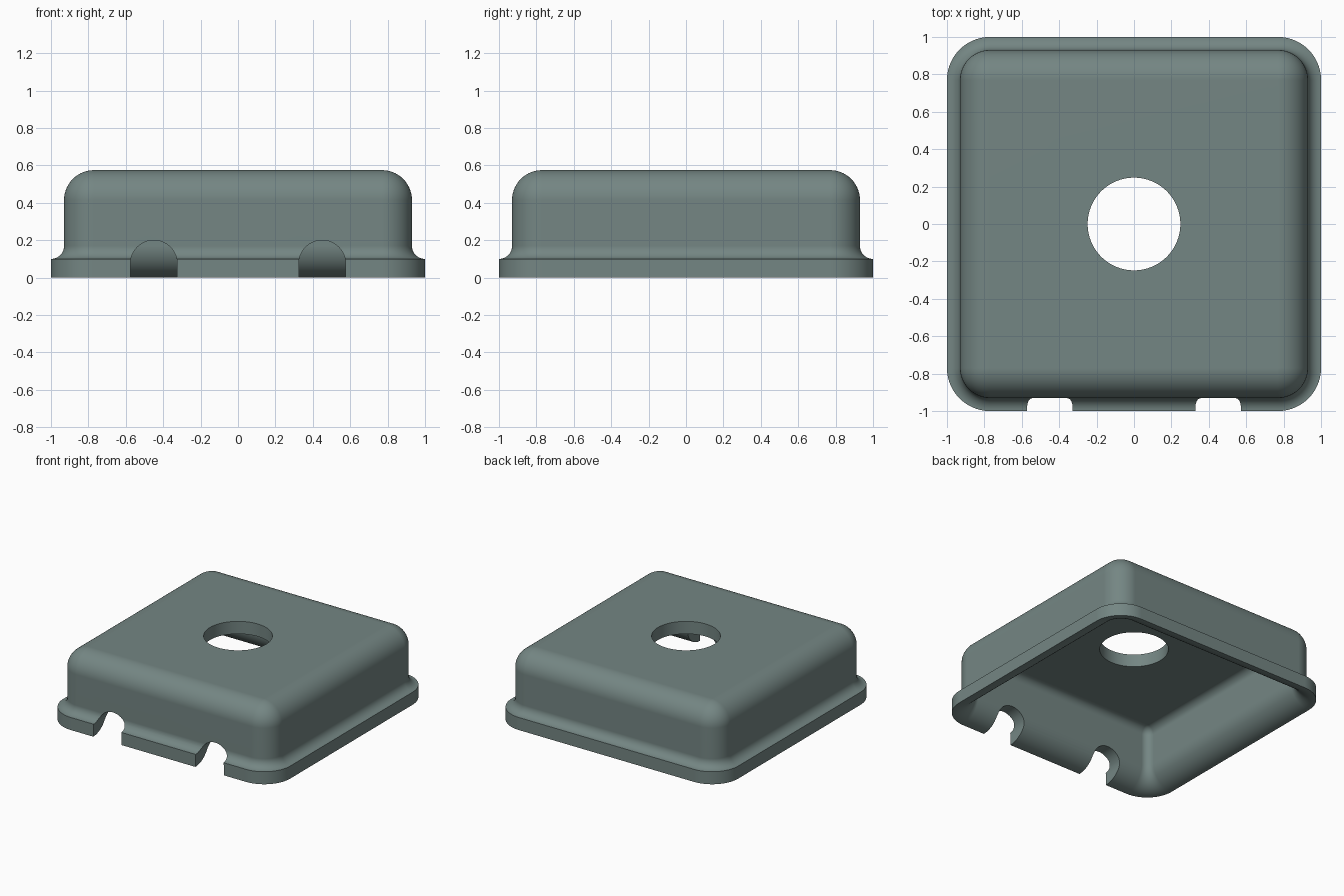
import bpy
import bmesh
import math

cube = bpy.data.objects.get("Cube")
if cube:
    bpy.data.objects.remove(cube, do_unlink=True)

# Sheet dimensions
CORE = 0.77        # corner arc centres, also the half width of the flat top
BODY = 0.93        # half width of the body
THICK = 0.10       # sheet thickness
TOP = 0.575        # overall height
FLARE = 0.07       # radius of the flare into the flange
ROUND = BODY - CORE

mat = bpy.data.materials.new("grey green")
mat.use_nodes = True
colour = (0.175, 0.238, 0.228, 1)
mat.diffuse_color = colour
bsdf = next(n for n in mat.node_tree.nodes if n.type == "BSDF_PRINCIPLED")
bsdf.inputs["Base Color"].default_value = colour
bsdf.inputs["Roughness"].default_value = 0.6


def arc(cx, cz, r, a0, a1, n):
    """Points on an arc, angles in degrees."""
    angles = [math.radians(a0 + (a1 - a0) * i / n) for i in range(n + 1)]
    return [(cx + r * math.cos(a), cz + r * math.sin(a)) for a in angles]


def skin(offset):
    """Half profile from the flange edge up to the flat top."""
    flare = arc(1.0, THICK + FLARE, FLARE + offset, 270, 180, 12)
    shoulder = arc(CORE, TOP - ROUND, ROUND - offset, 0, 90, 14)
    return flare + shoulder


def ring(bm, half, z, seg=14):
    """Square loop of vertices with rounded corners."""
    verts = []
    for k, (sx, sy) in enumerate([(1, 1), (-1, 1), (-1, -1), (1, -1)]):
        for x, y in arc(sx * CORE, sy * CORE, half - CORE, 90 * k, 90 * k + 90, seg):
            verts.append(bm.verts.new((x, y, z)))
    return verts


def finish(bm, name):
    bmesh.ops.recalc_face_normals(bm, faces=bm.faces)
    mesh = bpy.data.meshes.new(name)
    bm.to_mesh(mesh)
    bm.free()
    mesh.materials.append(mat)
    obj = bpy.data.objects.new(name, mesh)
    bpy.context.collection.objects.link(obj)
    return obj


# Cover: inner skin, flange edge and outer skin swept round the rounded square
bm = bmesh.new()
profile = list(reversed(skin(THICK))) + skin(0)
rings = [ring(bm, h, z) for h, z in profile]
for a, b in zip(rings, rings[1:]):
    for i in range(len(a)):
        j = (i + 1) % len(a)
        bm.faces.new((a[i], a[j], b[j], b[i]))
bm.faces.new(rings[0])
bm.faces.new(rings[-1])
bmesh.ops.remove_doubles(bm, verts=bm.verts, dist=1e-5)
cover = finish(bm, "cover")


def prism(name, outline, vector):
    """Cutter made by extruding a flat outline."""
    bm = bmesh.new()
    face = bm.faces.new([bm.verts.new(p) for p in outline])
    out = bmesh.ops.extrude_face_region(bm, geom=[face])
    moved = [v for v in out["geom"] if isinstance(v, bmesh.types.BMVert)]
    bmesh.ops.translate(bm, verts=moved, vec=vector)
    obj = finish(bm, name)
    obj.hide_render = True
    return obj


# Cutters: round hole in the top, two arched notches in the front
circle = arc(0, 0, 0.248, 0, 360, 64)[:-1]
cutters = [prism("hole_cutter", [(x, y, 0.3) for x, y in circle], (0, 0, 0.5))]
for side, cx in (("left", 0.45), ("right", -0.45)):
    arch = [(cx + 0.125, -0.1)] + arc(cx, 0.075, 0.125, 0, 180, 32) + [(cx - 0.125, -0.1)]
    cutters.append(prism(side + "_notch_cutter", [(x, -1.1, z) for x, z in arch], (0, 0.5, 0)))

bpy.ops.object.select_all(action="DESELECT")
cover.select_set(True)
bpy.context.view_layer.objects.active = cover
for cutter in cutters:
    mod = cover.modifiers.new("cut", "BOOLEAN")
    mod.operation = "DIFFERENCE"
    mod.solver = "EXACT"
    mod.object = cutter
    bpy.ops.object.modifier_apply(modifier=mod.name)
    bpy.data.objects.remove(cutter, do_unlink=True)

# Smooth shading with crisp cut edges and clean flats
bpy.ops.object.shade_smooth_by_angle(angle=math.radians(30))
weighted = cover.modifiers.new("weighted_normals", "WEIGHTED_NORMAL")
weighted.keep_sharp = True
